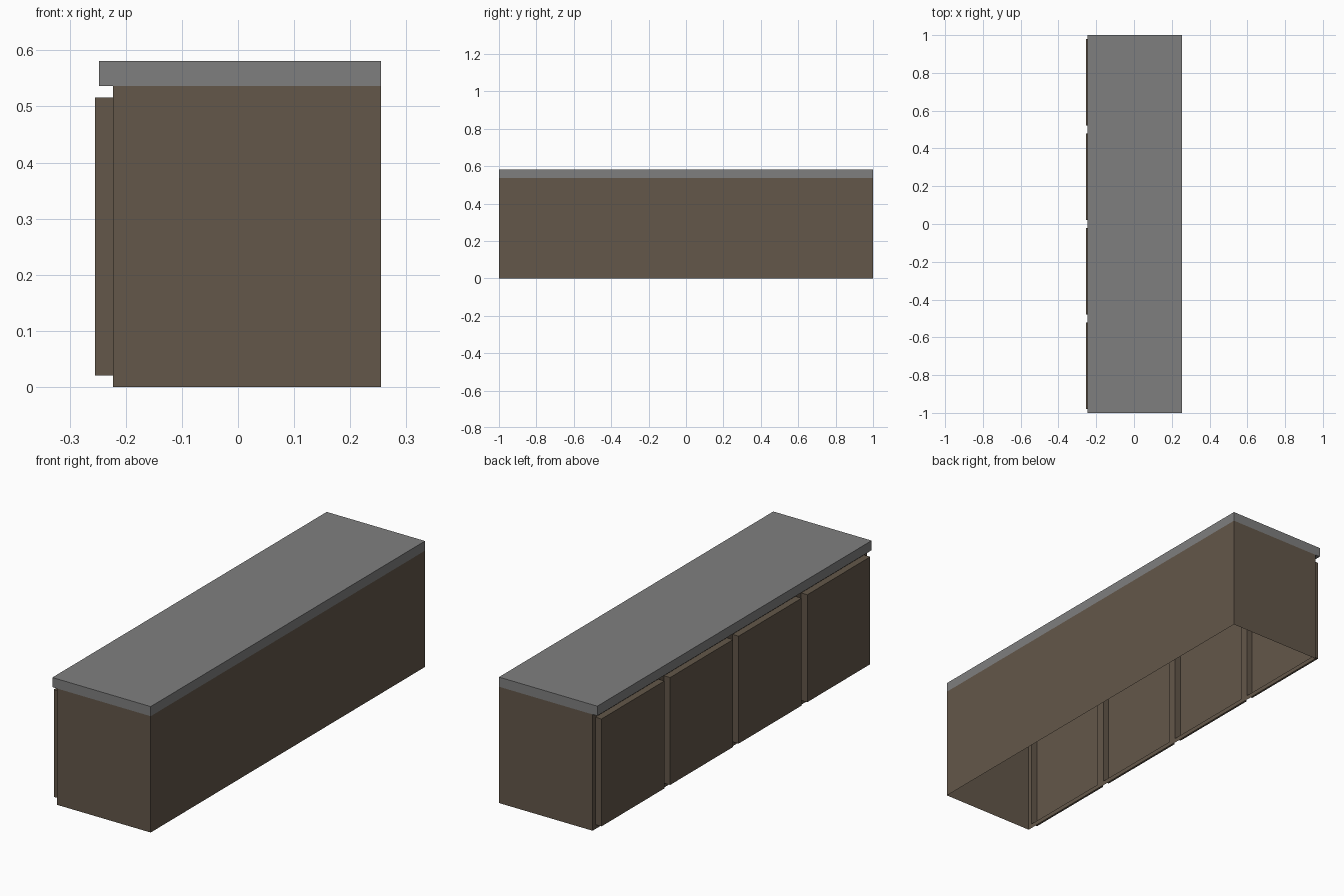
import bpy
import bmesh

HALF_LENGTH = 1.0
DOORS = 4
BACK, FRONT, LIP = 0.2545, -0.2232, -0.2473   # x of rear wall, door wall, worktop lip
BODY_TOP, TOP = 0.5365, 0.581
MARGIN, DOOR_DEPTH = 0.0205, 0.0313

cube = bpy.data.objects.get("Cube")
if cube:
    bpy.data.objects.remove(cube, do_unlink=True)


def make_material(name, colour):
    mat = bpy.data.materials.new(name)
    mat.use_nodes = True
    mat.diffuse_color = colour
    mat.node_tree.nodes["Principled BSDF"].inputs["Base Color"].default_value = colour
    return mat


def sweep(bm, strips, cap, segments):
    """Run profile strips along y and close both ends; returns the faces per strip."""
    step = 2 * HALF_LENGTH / segments
    rows = [[bm.verts.new((x, -HALF_LENGTH + i * step, z)) for x, z in cap]
            for i in range(segments + 1)]
    faces = {}
    for a, b in strips:
        faces[a, b] = [bm.faces.new((r[a], r[b], s[b], s[a]))
                       for r, s in zip(rows, rows[1:])]
    bm.faces.new(rows[0])
    bm.faces.new(rows[-1])
    bmesh.ops.recalc_face_normals(bm, faces=bm.faces[:])
    return faces


def finish(bm, name, mat):
    mesh = bpy.data.meshes.new(name)
    bm.to_mesh(mesh)
    bm.free()
    mesh.materials.append(mat)
    obj = bpy.data.objects.new(name, mesh)
    bpy.context.collection.objects.link(obj)


brown = make_material("dark brown wood", (0.125, 0.095, 0.067, 1))
grey = make_material("grey worktop", (0.212, 0.212, 0.212, 1))

# Cabinet body: thin shell open below, its door wall split into panels
bm = bmesh.new()
profile = [(BACK, 0), (BACK, BODY_TOP), (FRONT, BODY_TOP), (FRONT, 0)]
walls = sweep(bm, [(0, 1), (2, 3)], profile, DOORS)

# Doors: inset each panel and push it outwards
panels = walls[2, 3]
bmesh.ops.inset_individual(bm, faces=panels, thickness=MARGIN, use_even_offset=True)
pushed = bmesh.ops.extrude_discrete_faces(bm, faces=panels)["faces"]
door_verts = list({v for f in pushed for v in f.verts})
bmesh.ops.translate(bm, verts=door_verts, vec=(-DOOR_DEPTH, 0, 0))
finish(bm, "cabinet_body_with_doors", brown)

# Worktop: hollow slab with a lip over the doors
bm = bmesh.new()
profile = [(BACK, BODY_TOP), (BACK, TOP), (LIP, TOP), (LIP, BODY_TOP), (FRONT, BODY_TOP)]
sweep(bm, [(0, 1), (1, 2), (2, 3), (3, 4)], profile, 1)
finish(bm, "worktop", grey)
